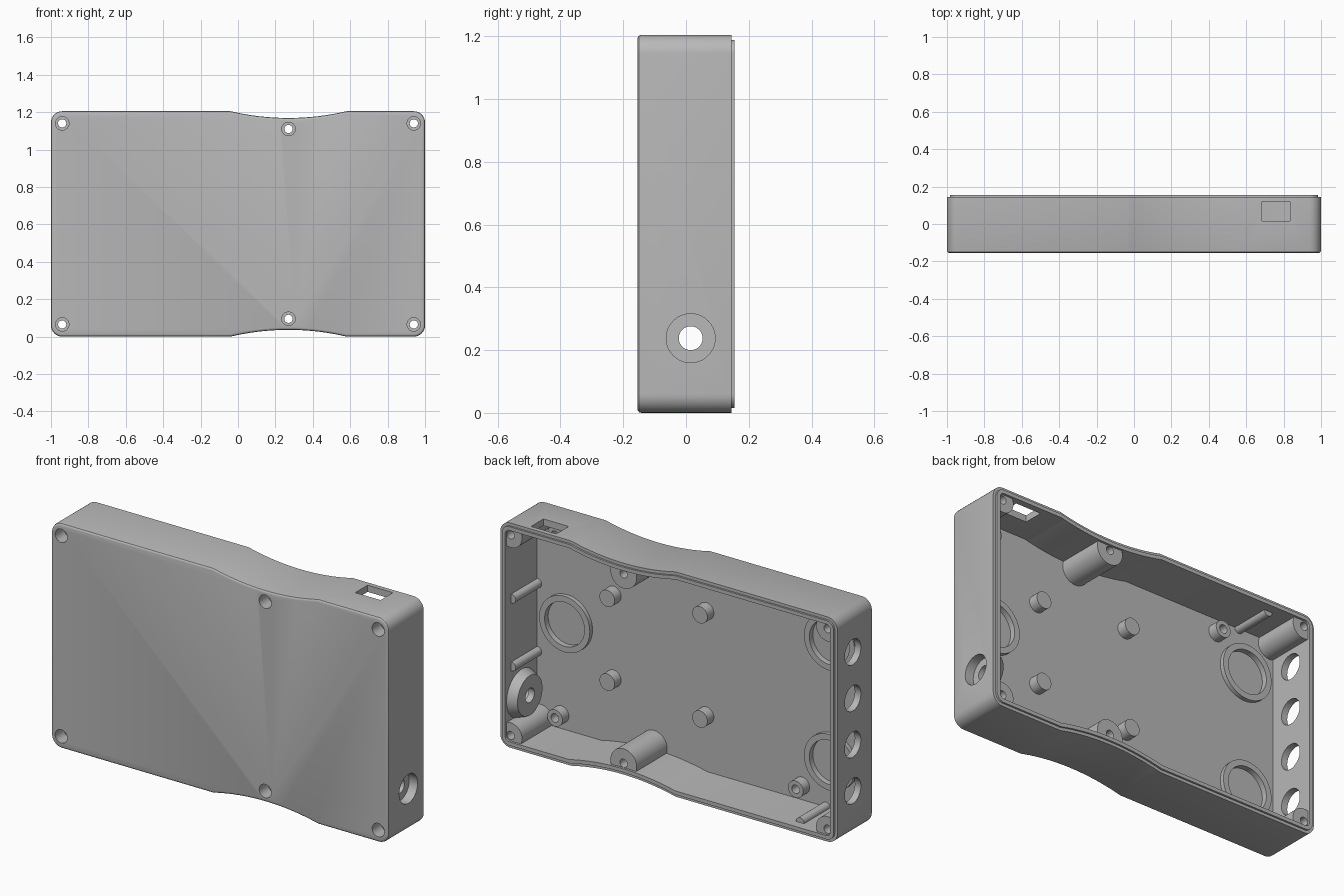
import bpy, bmesh, math
from mathutils import Matrix, Vector

if "Cube" in bpy.data.objects:
    bpy.data.objects.remove(bpy.data.objects["Cube"], do_unlink=True)

H = 1.205            # body height
CORNER = 0.06        # corner radius
WALL = 0.036
FLOOR = -0.115       # inner face of the front panel
RIM = 0.145
DIP_X, DIP_HALF, DIP = 0.27, 0.31, 0.036

grey = bpy.data.materials.new("plain grey")
grey.use_nodes = True
grey.diffuse_color = (0.48, 0.48, 0.48, 1)
grey.node_tree.nodes["Principled BSDF"].inputs["Base Color"].default_value = (0.48, 0.48, 0.48, 1)


def finish(name, bm):
    bmesh.ops.recalc_face_normals(bm, faces=bm.faces)
    mesh = bpy.data.meshes.new(name)
    bm.to_mesh(mesh)
    bm.free()
    mesh.materials.append(grey)
    obj = bpy.data.objects.new(name, mesh)
    bpy.context.collection.objects.link(obj)
    return obj


def outline(d):
    """Rounded rectangle with a shallow dip in top and bottom, inset by d."""
    half = []
    r = CORNER - d
    for i in range(9):
        a = math.pi + i * math.pi / 16
        half.append((-1 + CORNER + r * math.cos(a), CORNER + r * math.sin(a)))
    big = (DIP_HALF ** 2 + DIP ** 2) / (2 * DIP)
    spread = math.acos((big + d - DIP) / (big + d))
    for i in range(25):
        a = spread * (i / 12 - 1)
        half.append((DIP_X + (big + d) * math.sin(a),
                     DIP - big + (big + d) * math.cos(a)))
    half += [(-x, z) for x, z in reversed(half[:9])]
    return half + [(x, H - z) for x, z in reversed(half)]


def loft(name, levels):
    """Solid through the outline at each (y, inset) level."""
    bm = bmesh.new()
    rings = [[bm.verts.new((x, y, z)) for x, z in outline(d)] for y, d in levels]
    n = len(rings[0])
    for a, b in zip(rings, rings[1:]):
        for i in range(n):
            j = (i + 1) % n
            bm.faces.new((a[i], a[j], b[j], b[i]))
    bm.faces.new(rings[0])
    bm.faces.new(rings[-1])
    return finish(name, bm)


def rod(name, start, end, r1, r2=None, sides=40):
    start, end = Vector(start), Vector(end)
    axis = end - start
    bm = bmesh.new()
    bmesh.ops.create_cone(
        bm, cap_ends=True, segments=sides, radius1=r1, radius2=r1 if r2 is None else r2,
        depth=axis.length,
        matrix=Matrix.Translation((start + end) / 2) @ axis.to_track_quat('Z', 'Y').to_matrix().to_4x4())
    return finish(name, bm)


def along_y(name, x, z, y0, y1, r, sides=40):
    return rod(name, (x, y0, z), (x, y1, z), r, sides=sides)


def block(name, low, high):
    bm = bmesh.new()
    low, high = Vector(low), Vector(high)
    bmesh.ops.create_cube(bm, size=1, matrix=Matrix.Translation((low + high) / 2)
                          @ Matrix.Diagonal((*(high - low), 1)))
    return finish(name, bm)


def cut(target, cutter):
    cutter.hide_render = True
    mod = target.modifiers.new("cut", 'BOOLEAN')
    mod.operation, mod.solver, mod.object = 'DIFFERENCE', 'EXACT', cutter
    bpy.context.view_layer.objects.active = target
    bpy.ops.object.modifier_apply(modifier=mod.name)
    bpy.data.objects.remove(cutter, do_unlink=True)


# Outer body with softened front edge and raised rear lip
body = loft("enclosure_body", [(-0.155, 0.013), (-0.1535, 0.007), (-0.149, 0.002), (-0.142, 0),
                               (RIM, 0), (RIM, 0.016), (0.155, 0.016)])
cavity = loft("cavity", [(FLOOR, WALL), (0.2, WALL)])

# Feature positions
corners = [(x, z) for x in (-0.94, 0.94) for z in (0.065, H - 0.065)]
middles = [(DIP_X, 0.095), (DIP_X, H - 0.095)]
pegs = [(0.51, 0.837), (-0.04, 0.896), (0.51, 0.388), (-0.04, 0.337)]
standoffs = [(x, z) for x in (0.82, -0.608) for z in (0.113, H - 0.113)]
rings = [(0.785, 0.613), (-0.785, 0.935), (-0.785, 0.292)]
ribs = [(0.96, 0.778), (0.96, 0.414), (-0.75, 0.038), (-0.75, H - 0.038)]
JACK_Y, JACK_Z = 0.015, 0.238
BASE = FLOOR - 0.02

# Material left standing inside the cavity
for x, z in corners:
    cut(cavity, along_y("corner_boss", x, z, BASE, 0.143, 0.068))
for x, z in middles:
    cut(cavity, along_y("middle_boss", x, z, BASE, 0.143, 0.078))
for x, z in pegs + standoffs:
    cut(cavity, along_y("peg", x, z, BASE, -0.06, 0.045, 32))
for x, z in rings:
    cut(cavity, along_y("floor_ring", x, z, BASE, -0.092, 0.15, 56))
for x, z in ribs:
    cut(cavity, along_y("wall_rib", x, z, BASE, 0.105, 0.024, 24))
cut(cavity, rod("jack_boss", (0.98, JACK_Y, JACK_Z), (0.915, JACK_Y, JACK_Z), 0.135, 0.106))
cut(body, cavity)

# Screw holes with counterbores from the front
for x, z in corners + middles:
    cut(body, along_y("screw_hole", x, z, -0.3, 0.3, 0.022, 24))
    cut(body, along_y("counterbore", x, z, -0.3, -0.08, 0.036, 32))

# Standoff bores and ring centres
for x, z in standoffs:
    cut(body, along_y("standoff_bore", x, z, -0.11, 0.0, 0.023, 24))
for x, z in rings:
    cut(body, along_y("ring_centre", x, z, -0.122, 0.0, 0.118, 56))

# Stepped jack hole in the left wall, four round holes in the right wall
cut(body, rod("jack_recess", (0.95, JACK_Y, JACK_Z), (1.2, JACK_Y, JACK_Z), 0.078))
cut(body, rod("jack_hole", (0.85, JACK_Y, JACK_Z), (1.2, JACK_Y, JACK_Z), 0.038))
for i in range(4):
    z = JACK_Z + 0.248 * i
    cut(body, rod("side_hole", (-1.2, JACK_Y, z), (-0.93, JACK_Y, z), 0.068))

# Connector slot in the top wall
cut(body, block("top_slot", (0.685, 0.015, 1.12), (0.835, 0.12, 1.3)))

# Smooth shading with crisp edges
for obj in bpy.context.selected_objects:
    obj.select_set(False)
body.select_set(True)
bpy.context.view_layer.objects.active = body
bpy.ops.object.shade_smooth_by_angle(angle=math.radians(30))
